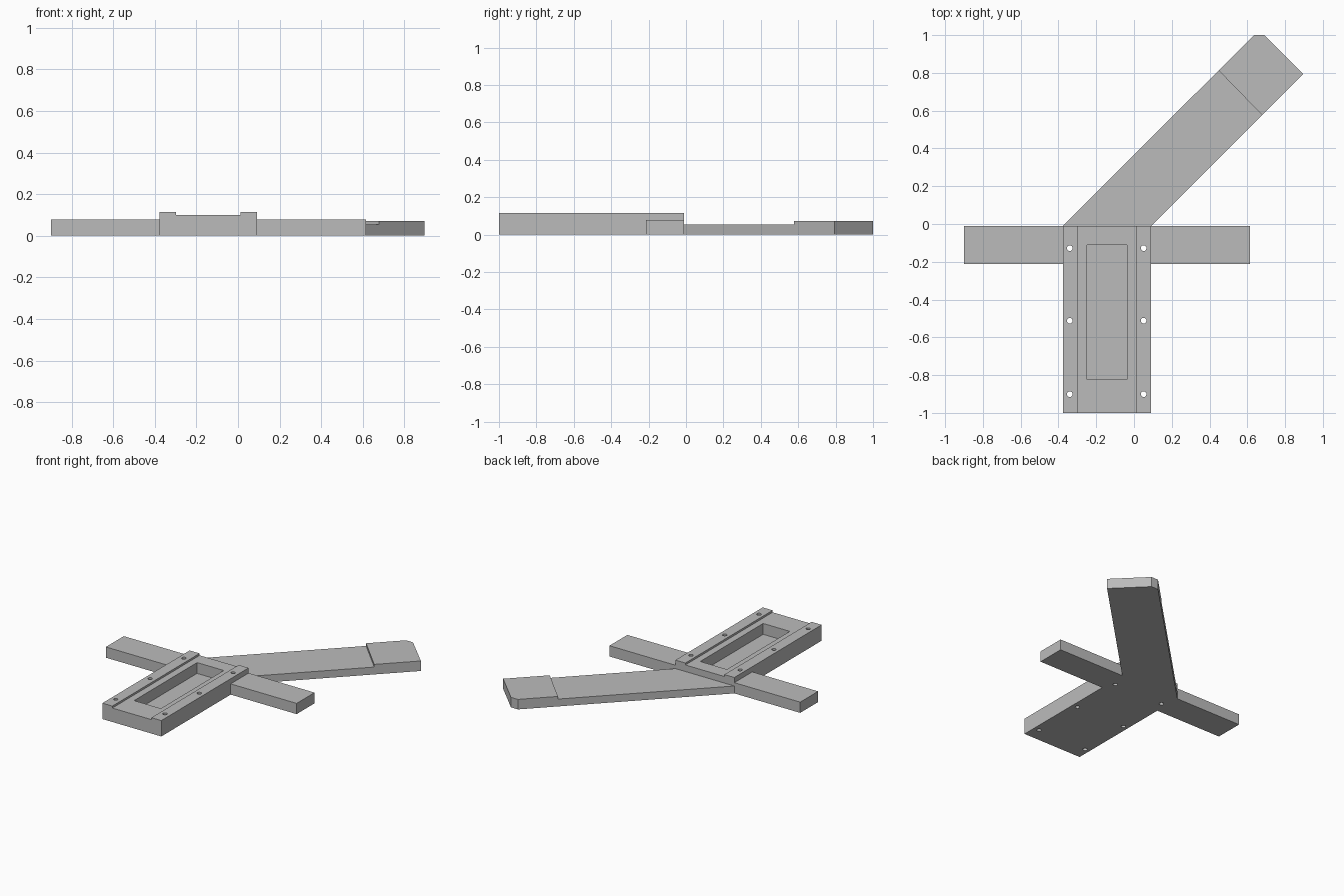
import bpy
import bmesh
from mathutils import Vector

default = bpy.data.objects.get("Cube")
if default:
    bpy.data.objects.remove(default, do_unlink=True)

# One plain grey for the whole model
GREY = (0.5, 0.5, 0.5, 1)
grey = bpy.data.materials.new("plain grey")
grey.use_nodes = True
grey.diffuse_color = GREY
grey.node_tree.nodes["Principled BSDF"].inputs["Base Color"].default_value = GREY


def prism(name, outline, direction):
    """Extrude a flat outline of 3D points along a direction."""
    bm = bmesh.new()
    face = bm.faces.new([bm.verts.new(p) for p in outline])
    new = bmesh.ops.extrude_face_region(bm, geom=[face])["geom"]
    moved = [v for v in new if isinstance(v, bmesh.types.BMVert)]
    bmesh.ops.translate(bm, verts=moved, vec=Vector(direction))
    bmesh.ops.recalc_face_normals(bm, faces=bm.faces)
    mesh = bpy.data.meshes.new(name)
    bm.to_mesh(mesh)
    bm.free()
    mesh.materials.append(grey)
    obj = bpy.data.objects.new(name, mesh)
    bpy.context.collection.objects.link(obj)
    return obj


def slab(name, plan, bottom, top):
    return prism(name, [(x, y, bottom) for x, y in plan], (0, 0, top - bottom))


def box(name, x0, x1, y0, y1, z0, z1):
    return slab(name, [(x0, y0), (x1, y0), (x1, y1), (x0, y1)], z0, z1)


def cut(target, cutter):
    cutter.hide_render = True
    mod = target.modifiers.new("cut", 'BOOLEAN')
    mod.operation = 'DIFFERENCE'
    mod.solver = 'EXACT'
    mod.object = cutter
    bpy.context.view_layer.objects.active = target
    bpy.ops.object.modifier_apply(modifier=mod.name)
    bpy.data.objects.remove(cutter, do_unlink=True)


LEFT, RIGHT = -0.377, 0.091
FRONT, BACK = -1.0, -0.01
RAIL = 0.079
LOW, HIGH = 0.1, 0.114

# Housing: a shallow channel between two raised rails
profile = [(LEFT, 0), (RIGHT, 0), (RIGHT, HIGH), (RIGHT - RAIL, HIGH),
           (RIGHT - RAIL, LOW), (LEFT + RAIL, LOW), (LEFT + RAIL, HIGH), (LEFT, HIGH)]
housing = prism("housing", [(x, FRONT, z) for x, z in profile], (0, BACK - FRONT, 0))

# Rectangular pocket
cut(housing, box("pocket_cutter", -0.248, -0.036, -0.824, -0.11, 0.022, 0.2))

# Screw holes through both rails
for x in (-0.34, 0.051):
    for y in (-0.901, -0.512, -0.128):
        bpy.ops.mesh.primitive_cylinder_add(vertices=24, radius=0.015, depth=0.4,
                                            location=(x, y, 0.05))
        drill = bpy.context.object
        drill.data.materials.append(grey)
        cut(housing, drill)

# Side arms
box("right_arm", -0.9, LEFT, -0.213, BACK, 0, 0.077)
box("left_arm", RIGHT, 0.615, -0.213, BACK, 0, 0.077)

# Diagonal arm with a thicker, clipped end pad
step_a, step_b = (0.448, 0.813), (0.678, 0.577)
slab("diagonal_arm", [(LEFT, BACK), (RIGHT, BACK), step_b, step_a], 0, 0.053)
slab("end_pad", [step_a, step_b, (0.896, 0.795), (0.69, 1.0), (0.635, 1.0)], 0, 0.072)
